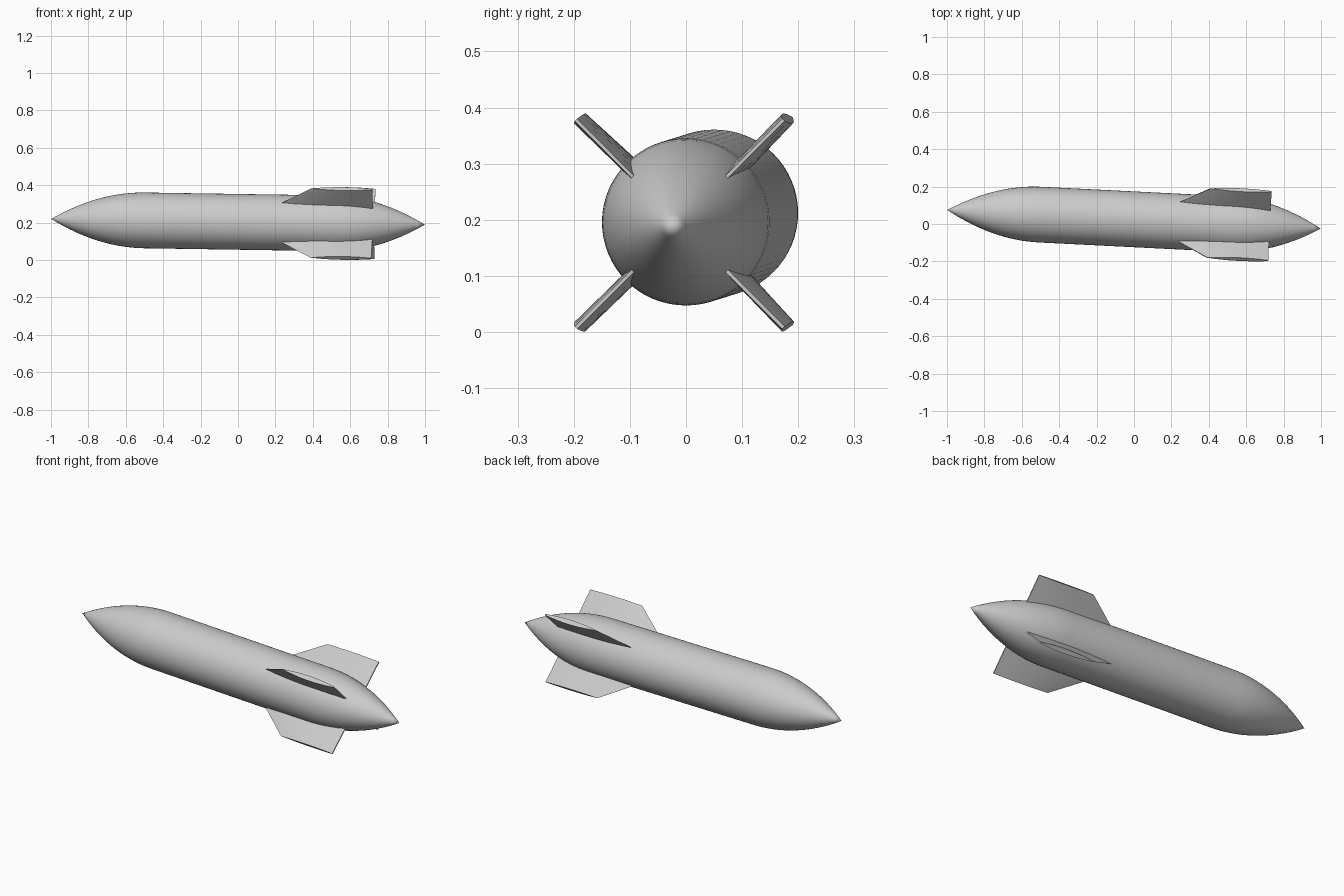
import bpy
import bmesh
import math
from mathutils import Vector, Matrix

cube = bpy.data.objects.get("Cube")
if cube:
    bpy.data.objects.remove(cube, do_unlink=True)

# Single light grey finish
grey = bpy.data.materials.new("light_grey")
grey.use_nodes = True
colour = (0.6, 0.6, 0.6, 1)
grey.diffuse_color = colour
grey.node_tree.nodes["Principled BSDF"].inputs["Base Color"].default_value = colour

# The long axis is slightly tilted: nose at -x, tail at +x
axis = Vector((2, -0.1, -0.031))
PLACE = Matrix.Translation((0, 0.025, 0.204)) @ axis.to_track_quat('X', 'Z').to_matrix().to_4x4()

RADIUS = 0.149
STRAIGHT = 0.5      # half length of the cylindrical section
SIDES = 64
STEPS = 14


def finish(name, bm, angle):
    bmesh.ops.recalc_face_normals(bm, faces=bm.faces)
    mesh = bpy.data.meshes.new(name)
    bm.to_mesh(mesh)
    bm.free()
    mesh.materials.append(grey)
    obj = bpy.data.objects.new(name, mesh)
    bpy.context.collection.objects.link(obj)
    obj.matrix_world = PLACE
    bpy.ops.object.select_all(action='DESELECT')
    obj.select_set(True)
    bpy.context.view_layer.objects.active = obj
    bpy.ops.object.shade_smooth_by_angle(angle=math.radians(angle))
    return obj


# Body: cylinder with a pointed, curved cone at each end, spun about the axis
half = [(STRAIGHT + (1 - STRAIGHT) * i / STEPS, RADIUS * (1 - (i / STEPS) ** 2))
        for i in range(STEPS + 1)]
profile = [(-x, r) for x, r in reversed(half)] + half
bm = bmesh.new()
points = [bm.verts.new((x, 0, r)) for x, r in profile]
edges = [bm.edges.new(pair) for pair in zip(points, points[1:])]
bmesh.ops.spin(bm, geom=points + edges, cent=(0, 0, 0), axis=(1, 0, 0),
               angle=math.tau, steps=SIDES, use_duplicate=False)
bmesh.ops.remove_doubles(bm, verts=bm.verts, dist=0.0001)
finish("body", bm, 40)


# Fins: swept, lens-shaped section lofted from inside the body to the tip
def fin_section(bm, lead, trail, radius, turn):
    steps = 8
    upper, lower = [], []
    for i in range(steps + 1):
        t = i / steps
        thick = 0.011 * 4 * t * (1 - t) + 0.003 * t
        x = lead + (trail - lead) * t
        upper.append((x, thick, radius))
        if i:
            lower.append((x, -thick, radius))
    return [bm.verts.new(turn @ Vector(p)) for p in upper + lower[::-1]]


def make_fin(name, degrees):
    bm = bmesh.new()
    turn = Matrix.Rotation(math.radians(degrees), 3, 'X')
    root = fin_section(bm, 0.14, 0.725, 0.08, turn)
    tip = fin_section(bm, 0.40, 0.725, 0.262, turn)
    count = len(root)
    for i in range(count):
        j = (i + 1) % count
        bm.faces.new((root[i], root[j], tip[j], tip[i]))
    bm.faces.new(root)
    bm.faces.new(tip)
    finish(name, bm, 25)


for name, degrees in (("upper_front_fin", 45), ("lower_front_fin", 135),
                      ("lower_back_fin", 225), ("upper_back_fin", 315)):
    make_fin(name, degrees)
